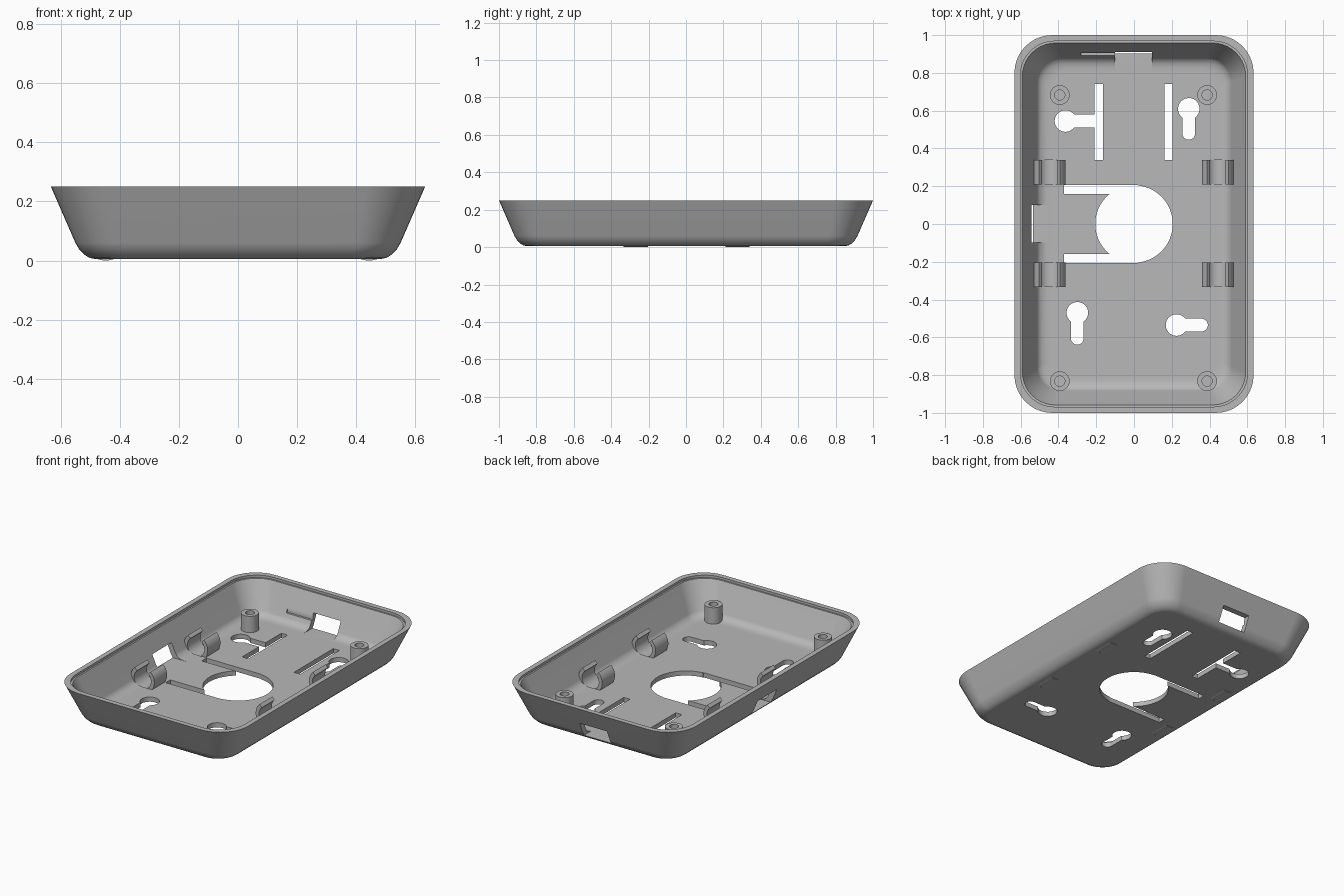
import bpy, bmesh
from math import sin, cos, pi, radians

cube = bpy.data.objects.get("Cube")
if cube:
    bpy.data.objects.remove(cube, do_unlink=True)

grey = bpy.data.materials.new("plastic_grey")
grey.use_nodes = True
tone = (0.48, 0.48, 0.48, 1)
grey.diffuse_color = tone
grey.node_tree.nodes["Principled BSDF"].inputs["Base Color"].default_value = tone


def loft(name, rings):
    """Skin a stack of equal-length point rings and cap both ends."""
    bm = bmesh.new()
    loops = [[bm.verts.new(p) for p in ring] for ring in rings]
    n = len(loops[0])
    for a, b in zip(loops, loops[1:]):
        for i in range(n):
            j = (i + 1) % n
            bm.faces.new((a[i], a[j], b[j], b[i]))
    bm.faces.new(loops[0])
    bm.faces.new(loops[-1])
    bmesh.ops.recalc_face_normals(bm, faces=bm.faces)
    mesh = bpy.data.meshes.new(name)
    bm.to_mesh(mesh)
    bm.free()
    mesh.materials.append(grey)
    ob = bpy.data.objects.new(name, mesh)
    bpy.context.collection.objects.link(ob)
    return ob


def activate(ob):
    bpy.ops.object.select_all(action='DESELECT')
    ob.select_set(True)
    bpy.context.view_layer.objects.active = ob


def smooth(ob):
    activate(ob)
    bpy.ops.object.shade_smooth_by_angle(angle=radians(30))


def rounded_rect(inset, z, seg=10):
    hx, hy, r = 0.633 - inset, 1 - inset, 0.2 - 0.6 * inset
    ring = []
    for k, (sx, sy) in enumerate([(1, 1), (-1, 1), (-1, -1), (1, -1)]):
        for i in range(seg + 1):
            a = (k + i / seg) * pi / 2
            ring.append((sx * (hx - r) + r * cos(a), sy * (hy - r) + r * sin(a), z))
    return ring


def capsule(x, y, r, dx=0, dy=0, n=32):
    """Circle, stretched to a round-ended slot along (dx, dy)."""
    pts = []
    for i in range(n):
        a = (i + 0.5) * 2 * pi / n
        k = 1 if cos(a) * dx + sin(a) * dy > 0 else 0
        pts.append((x + r * cos(a) + k * dx, y + r * sin(a) + k * dy))
    return pts


def cut(target, pts, z0, z1, along_y=False):
    """Subtract a prism from the target."""
    def place(p, h):
        return (p[0], h, p[1]) if along_y else (p[0], p[1], h)
    cutter = loft("cutter", [[place(p, h) for p in pts] for h in (z0, z1)])
    cutter.hide_render = True
    mod = target.modifiers.new("cut", 'BOOLEAN')
    mod.operation, mod.solver, mod.object = 'DIFFERENCE', 'EXACT', cutter
    activate(target)
    bpy.ops.object.modifier_apply(modifier=mod.name)
    bpy.data.objects.remove(cutter, do_unlink=True)


def rect(x0, x1, y0, y1):
    return [(x0, y0), (x1, y0), (x1, y1), (x0, y1)]


# Tray shell: outside from floor up, over the stepped rim, down the inside
outer = [(0.15, 0.005), (0.131, 0.009), (0.113, 0.02), (0.096, 0.038), (0.083, 0.06), (0, 0.25)]
inner = [(0.032, 0.25), (0.032, 0.235), (0.042, 0.235), (0.118, 0.068),
         (0.13, 0.051), (0.148, 0.041), (0.17, 0.036), (0.195, 0.035)]
housing = loft("housing", [rounded_rect(i, z) for i, z in outer + inner])

# Centre cable hole with the two slots that free a tab
LOW, HIGH = -0.05, 0.1
cut(housing, capsule(0, 0, 0.205, n=64), LOW, HIGH)
for s in (1, -1):
    cut(housing, rect(-0.37, 0.02, *sorted((s * 0.16, s * 0.207))), LOW, HIGH)

# Long straight slots
for x in (-0.187, 0.183):
    cut(housing, rect(x - 0.022, x + 0.022, 0.34, 0.74), LOW, HIGH)

# Keyhole mounts: round head plus narrow tail
for x, y, dx, dy in [(-0.363, 0.545, 0.15, 0), (0.29, 0.61, 0, -0.13),
                     (-0.3, -0.47, 0, -0.135), (0.225, -0.535, 0.132, 0)]:
    cut(housing, capsule(x, y, 0.057), LOW, HIGH)
    cut(housing, capsule(x, y, 0.034, dx, dy), LOW, HIGH)

# Wall windows and the shallow groove beside the back one
cut(housing, rect(-0.7, -0.44, -0.097, 0.1), 0.0352, 0.13)
cut(housing, rect(-0.1, 0.095, 0.8, 1.1), 0.0352, 0.13)
cut(housing, rect(-0.28, -0.09, 0.8, 0.905), 0.088, 0.2)

# Screw posts with blind bores
for x, sx in ((-0.393, "right"), (0.387, "left")):
    for y, sy in ((0.683, "back"), (-0.832, "front")):
        profile = [(0.052, 0.03), (0.052, 0.14), (0.027, 0.14), (0.027, 0.06)]
        smooth(loft(f"post_{sy}_{sx}", [[(*p, z) for p in capsule(x, y, r)] for r, z in profile]))

# C-shaped snap clips, lying along y and sunk into the floor
CZ, R_OUT, R_IN = 0.084, 0.084, 0.06
for x, sx in ((-0.447, "right"), (0.443, "left")):
    for y, sy in ((0.275, "back"), (-0.268, "front")):
        y0, y1 = y - 0.065, y + 0.065
        cut(housing, capsule(x, CZ, R_IN + 0.002), y0 + 0.001, y1 - 0.001, along_y=True)
        arc = [radians(-228 + 276 * i / 30) for i in range(31)]
        pts = [(x + R_OUT * cos(a), CZ + R_OUT * sin(a)) for a in arc]
        pts += [(x + R_IN * cos(a), CZ + R_IN * sin(a)) for a in reversed(arc)]
        smooth(loft(f"clip_{sy}_{sx}", [[(px, h, pz) for px, pz in pts] for h in (y0, y1)]))

# Smooth the shell and keep its flat floor evenly shaded
smooth(housing)
weighted = housing.modifiers.new("weighted_normals", 'WEIGHTED_NORMAL')
weighted.keep_sharp = True
